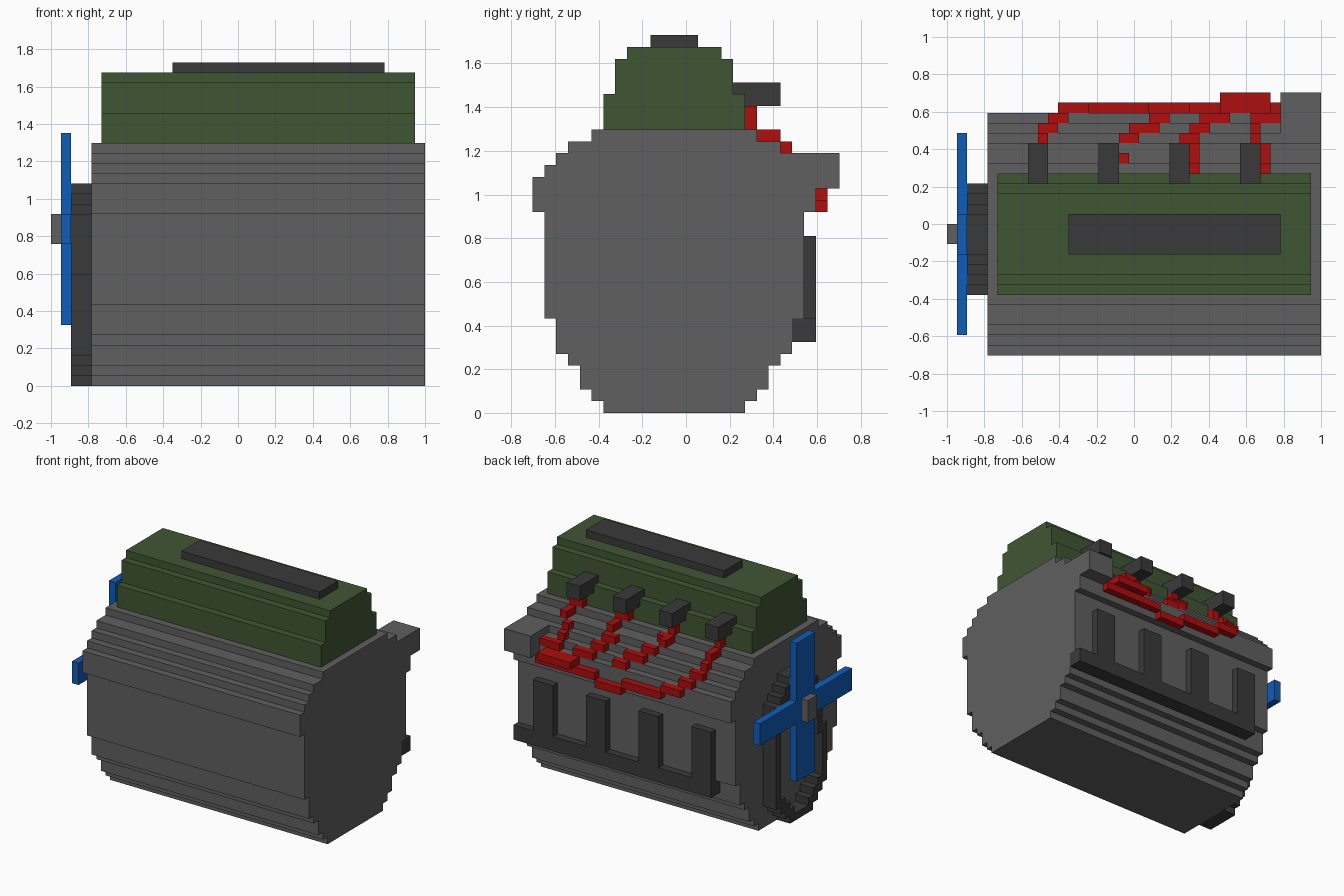
import bpy, bmesh
from mathutils import Vector

cube = bpy.data.objects.get("Cube")
if cube:
    bpy.data.objects.remove(cube, do_unlink=True)

V = 2 / 37                              # size of one grid block
ORIGIN = Vector((-1, -13 * V, 0))


def material(name, rgb):
    m = bpy.data.materials.new(name)
    m.use_nodes = True
    color = (*rgb, 1)
    m.diffuse_color = color
    m.node_tree.nodes["Principled BSDF"].inputs["Base Color"].default_value = color
    return m


GREY = material("iron_grey", (0.115, 0.115, 0.115))
DARK = material("dark_grey", (0.042, 0.042, 0.042))
GREEN = material("head_green", (0.051, 0.093, 0.034))
RED = material("pipe_red", (0.418, 0.0044, 0.0044))
BLUE = material("fan_blue", (0.005, 0.107, 0.49))


def cells(*boxes):
    """Grid blocks filled by boxes given as (x0, x1, y0, y1, z0, z1)."""
    return {(x, y, z) for x0, x1, y0, y1, z0, z1 in boxes
            for x in range(x0, x1) for y in range(y0, y1) for z in range(z0, z1)}


def stacked(x0, x1, rows):
    """Stepped profile of rows (z0, z1, y0, y1) extruded along x."""
    return cells(*[(x0, x1, y0, y1, z0, z1) for z0, z1, y0, y1 in rows])


def solid(name, filled, mat):
    """Mesh the outer skin of a set of blocks, merging flat areas."""
    bm = bmesh.new()
    verts = {}

    def vert(p):
        if p not in verts:
            verts[p] = bm.verts.new(ORIGIN + Vector(p) * V)
        return verts[p]

    for c in filled:
        for axis in range(3):
            for side in (0, 1):
                n = list(c)
                n[axis] += 2 * side - 1
                if tuple(n) in filled:
                    continue
                u, w = (axis + 1) % 3, (axis + 2) % 3
                quad = []
                for du, dw in ((0, 0), (1, 0), (1, 1), (0, 1)):
                    p = list(c)
                    p[axis] += side
                    p[u] += du
                    p[w] += dw
                    quad.append(vert(tuple(p)))
                bm.faces.new(quad if side else quad[::-1])
    bmesh.ops.dissolve_limit(bm, angle_limit=0.01, verts=bm.verts[:], edges=bm.edges[:])
    mesh = bpy.data.meshes.new(name)
    bm.to_mesh(mesh)
    bm.free()
    mesh.materials.append(mat)
    ob = bpy.data.objects.new(name, mesh)
    bpy.context.collection.objects.link(ob)
    return ob


# Engine block with stepped round sides
solid("engine_block", stacked(4, 37, [
    (0, 1, 6, 18), (1, 2, 5, 19), (2, 4, 4, 20), (4, 5, 3, 21), (5, 8, 2, 22),
    (8, 17, 1, 23), (17, 20, 0, 24), (20, 21, 1, 23), (21, 22, 2, 22),
    (22, 23, 3, 21), (23, 24, 5, 19)]), GREY)
solid("rear_housing", cells((33, 37, 22, 26, 19, 22)) - cells((33, 37, 22, 24, 19, 20),
      (33, 37, 22, 23, 20, 21)), GREY)

# Cylinder head and its cap
solid("cylinder_head", stacked(5, 36, [(24, 27, 6, 18), (27, 30, 7, 17), (30, 31, 8, 16)]), GREEN)
solid("head_cap", cells((12, 33, 10, 14, 31, 32)), DARK)

# Drive belt: a rounded loop one block wide
loop = stacked(2, 4, [
    (0, 1, 9, 14), (1, 2, 8, 15), (2, 3, 7, 16), (3, 11, 6, 17), (11, 17, 7, 17),
    (17, 18, 8, 16), (18, 19, 9, 15), (19, 20, 10, 14)])
inner = {(x, y, z) for x, y, z in loop
         if all((x, y + a, z + b) in loop for a in (-1, 0, 1) for b in (-1, 0, 1))}
solid("drive_belt", loop - inner, DARK)

# Fan
solid("fan_blades", cells((1, 2, 10, 14, 6, 25), (1, 2, 2, 22, 14, 17)), BLUE)
solid("fan_hub", cells((0, 1, 11, 13, 14, 17)), GREY)

# Exhaust manifold: bottom rail with four uprights
solid("exhaust_manifold", cells(
    (7, 37, 22, 24, 6, 8), *[(x, x + 3, 23, 24, 8, 15) for x in (7, 15, 23, 31)]), DARK)

# Four ports on the head
for n, x in enumerate((8, 15, 22, 29), 1):
    solid(f"port_{n}", cells((x, x + 2, 17, 21, 26, 28)), DARK)

# Fuel pipes: each branch steps down the block, one level per row
branches = [
    [(9, 10, 18, 19, 24, 26), (9, 10, 19, 21, 23, 24), (9, 10, 21, 22, 22, 23),
     (9, 11, 22, 23, 21, 22), (10, 12, 23, 24, 20, 21)],
    [(16, 17, 18, 19, 24, 26), (16, 17, 19, 21, 23, 24), (17, 18, 19, 20, 23, 24),
     (17, 19, 21, 22, 22, 23), (18, 21, 22, 23, 21, 22), (20, 22, 23, 24, 20, 21)],
    [(23, 25, 18, 19, 24, 26), (24, 25, 19, 21, 23, 24), (23, 25, 21, 22, 22, 23),
     (24, 26, 22, 23, 21, 22), (25, 28, 23, 24, 20, 21)],
    [(30, 32, 18, 19, 24, 26), (31, 32, 19, 21, 23, 24), (30, 31, 21, 22, 22, 23),
     (30, 31, 22, 23, 21, 22), (30, 33, 23, 24, 20, 21)],
]
for n, boxes in enumerate(branches, 1):
    solid(f"fuel_pipe_{n}", cells(*boxes), RED)
solid("fuel_rail", cells(
    (11, 14, 24, 25, 19, 20), (14, 20, 24, 25, 18, 19), (20, 24, 24, 25, 17, 18),
    (24, 33, 24, 25, 18, 19), (27, 32, 24, 26, 19, 20)), RED)
